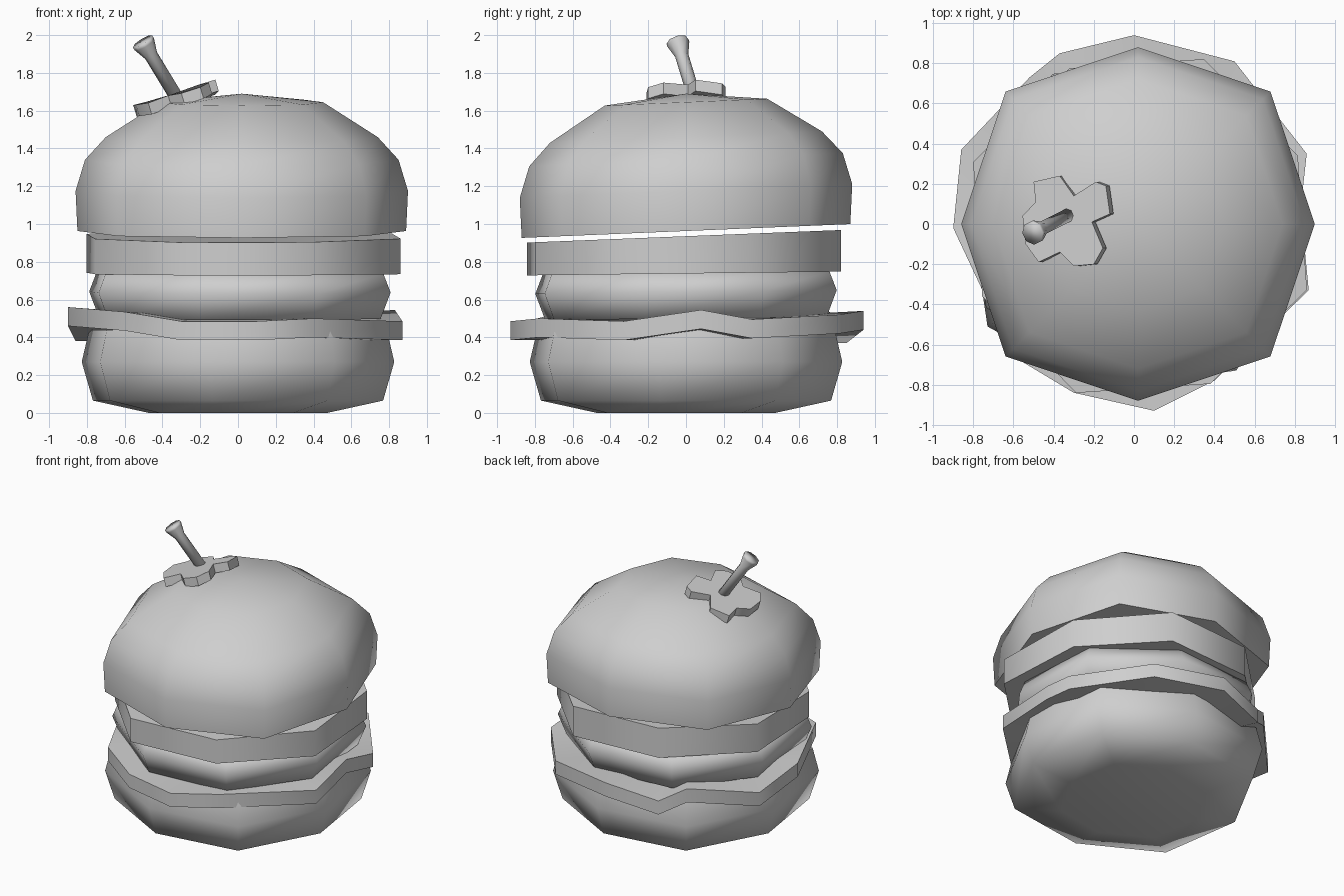
import bpy, bmesh
from math import sin, cos, radians, tau
from mathutils import Vector

default_cube = bpy.data.objects.get("Cube")
if default_cube:
    bpy.data.objects.remove(default_cube, do_unlink=True)

GREY = (0.62, 0.62, 0.62, 1)
grey = bpy.data.materials.new("plain_grey")
grey.diffuse_color = GREY
grey.use_nodes = True
grey.node_tree.nodes["Principled BSDF"].inputs["Base Color"].default_value = GREY


def loft(name, rings, sharp=75, tip=None):
    """Skin a stack of equal-length point rings and close both ends."""
    bm = bmesh.new()
    loops = [[bm.verts.new(p) for p in ring] for ring in rings]
    n = len(loops[0])
    for low, high in zip(loops, loops[1:]):
        for i in range(n):
            j = (i + 1) % n
            bm.faces.new((low[i], low[j], high[j], high[i]))
    bm.faces.new(loops[0][::-1])
    if tip:
        apex = bm.verts.new(tip)
        for i in range(n):
            bm.faces.new((loops[-1][i], loops[-1][(i + 1) % n], apex))
    else:
        bm.faces.new(loops[-1])
    bmesh.ops.recalc_face_normals(bm, faces=bm.faces[:])
    mesh = bpy.data.meshes.new(name)
    bm.to_mesh(mesh)
    bm.free()
    mesh.materials.append(grey)
    mesh.shade_smooth()
    mesh.set_sharp_from_angle(angle=radians(sharp))
    obj = bpy.data.objects.new(name, mesh)
    bpy.context.collection.objects.link(obj)


def octagon(radius, z, turn, slope=0, cx=0, cy=0, corner=1.06):
    """Squarish eight-sided ring, its height rising towards the back by slope."""
    points = []
    for i in range(8):
        a = radians(turn) + i * tau / 8
        r = radius * (corner if i % 2 else 1)
        points.append((cx + r * cos(a), cy + r * sin(a), z + slope * r * sin(a)))
    return points


# Bread halves and patty
loft("bottom_bun", [octagon(r, z, -10) for r, z in
                    ((0.48, 0), (0.78, 0.065), (0.84, 0.27), (0.80, 0.44))])
loft("patty", [octagon(r, z, -16, 0.012, 0.01, corner=1.03) for r, z in
               ((0.775, 0.50), (0.83, 0.64), (0.79, 0.74))])
loft("top_bun", [octagon(r, z, 0, 0.042, 0.02) for r, z in
                 ((0.87, 0.963), (0.88, 1.175), (0.83, 1.34), (0.72, 1.46), (0.43, 1.645))],
     tip=(0.02, 0, 1.69))

# Thick slice, its top sloping with the bun
loft("tomato_slice", [octagon(0.86, z, 24, slope, 0.03, -0.01, 1.035)
                      for z, slope in ((0.738, 0.012), (0.935, 0.04))])

# Wavy lettuce leaf
leaf_edge = [(0.10, -0.93, 0.485), (0.40, -0.78, 0.50), (0.87, -0.33, 0.485),
             (0.83, 0.08, 0.545), (0.86, 0.35, 0.495), (0.50, 0.81, 0.52),
             (0.0, 0.94, 0.54), (-0.37, 0.85, 0.47), (-0.52, 0.73, 0.555),
             (-0.86, 0.37, 0.48), (-0.90, -0.02, 0.56), (-0.60, -0.66, 0.535),
             (-0.30, -0.84, 0.485)]
loft("lettuce", [[(x * s, y * s, (z - 0.49) * s + 0.49 - drop) for x, y, z in leaf_edge]
                 for s, drop in ((0.5, 0.1), (1, 0.1), (1, 0), (0.5, 0))], 60)

# Lobed calyx lying on the bun, its sides drooping
outline = [(-0.37, 0.24), (-0.50, 0.21), (-0.49, 0.11), (-0.555, 0.04), (-0.54, -0.10),
           (-0.475, -0.19), (-0.37, -0.14), (-0.30, -0.21), (-0.20, -0.20),
           (-0.155, -0.12), (-0.21, 0.01), (-0.12, 0.05), (-0.14, 0.19),
           (-0.19, 0.21), (-0.30, 0.14)]
loft("calyx", [[(x - 0.3 * lift, y, 1.70 + 0.31 * (x + 0.33) - 0.4 * y * y + lift)
                for x, y in outline] for lift in (-0.06, 0)], 50)

# Leaning stalk with a flared end
base, end = Vector((-0.325, 0.045, 1.67)), Vector((-0.505, -0.045, 1.966))
axis = (end - base).normalized()
side = axis.cross(Vector((0, 1, 0))).normalized()
other = axis.cross(side)
loft("stalk", [[base.lerp(end, t) + r * (cos(i * tau / 8) * side + sin(i * tau / 8) * other)
                for i in range(8)]
               for t, r in ((0, 0.036), (0.75, 0.036), (0.95, 0.06), (1, 0.06))], 100)
